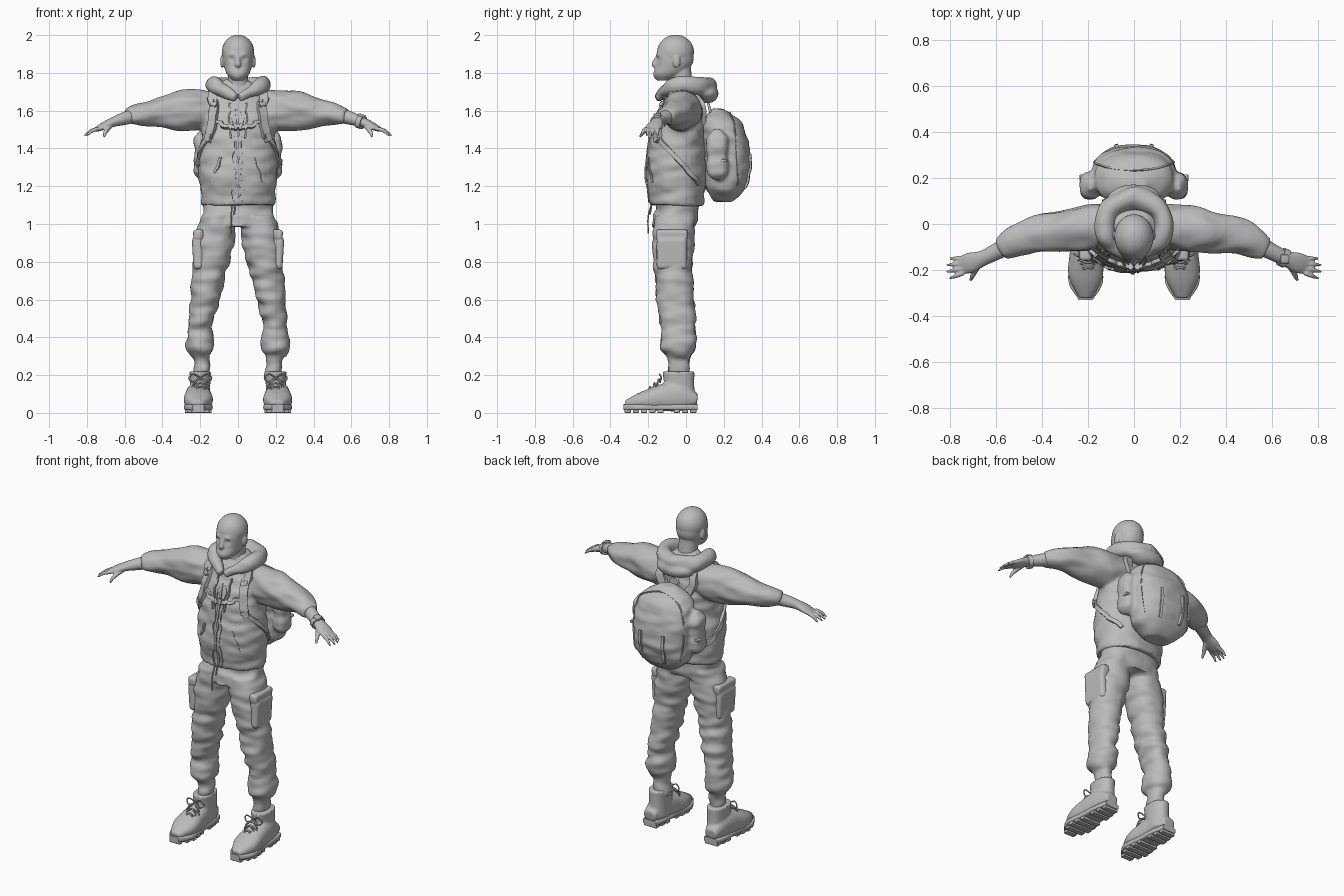
import bpy, bmesh, math
from math import radians, cos, sin, pi
from mathutils import Vector, Matrix, noise
from mathutils.bvhtree import BVHTree

if "Cube" in bpy.data.objects:
    bpy.data.objects.remove(bpy.data.objects["Cube"])

shade = .5
grey = bpy.data.materials.new("plain_grey")
grey.use_nodes = True
grey.diffuse_color = (shade, shade, shade, 1)
grey.node_tree.nodes["Principled BSDF"].inputs["Base Color"].default_value = grey.diffuse_color
across, back, upward = Vector((1, 0, 0)), Vector((0, 1, 0)), Vector((0, 0, 1))


def sample(values, t):
    """Read a smooth curve through evenly spaced values at t from start to end."""
    last = len(values) - 1
    if last == 0:
        return values[0]
    i = min(int(t * last), last - 1)
    t = t * last - i
    b, c = values[i], values[i + 1]
    tangent_in = (c - values[max(i - 1, 0)]) / 2
    tangent_out = (values[min(i + 2, last)] - b) / 2
    blend = t * t * (3 - 2 * t)
    ease = t * (1 - t)
    return b + (c - b) * blend + tangent_in * (ease * (1 - t)) - tangent_out * (ease * t)


def sweep(bm, path, widths, flat=1, heights=None, axis=None, up=upward, power=2, sides=28, steps=24):
    """Sweep an oval along a path; widths and heights are spread evenly over it."""
    path = [Vector(p) for p in path]
    spots = [sample(path, i / steps) for i in range(steps + 1)]
    rings = []
    for i, spot in enumerate(spots):
        forward = axis or (spots[min(i + 1, steps)] - spots[max(i - 1, 0)]).normalized()
        side = forward.cross(up).normalized()
        top = side.cross(forward)
        width = sample(widths, i / steps)
        height = sample(heights, i / steps) if heights else width * flat
        ring = []
        for k in range(sides):
            c, s = cos(2 * pi * k / sides), sin(2 * pi * k / sides)
            u = math.copysign(abs(c) ** (2 / power), c) * width
            v = math.copysign(abs(s) ** (2 / power), s) * height
            ring.append(bm.verts.new(spot + side * u + top * v))
        rings.append(ring)
    skin(bm, rings)


def skin(bm, rings):
    """Join rings of vertices into a closed skin."""
    count = len(rings[0])
    for a, b in zip(rings, rings[1:]):
        for k in range(count):
            m = (k + 1) % count
            bm.faces.new((a[k], a[m], b[m], b[k]))
    bm.faces.new(rings[0])
    bm.faces.new(rings[-1])


def tower(bm, path, widths, flat=1, heights=None, power=2.2):
    sweep(bm, path, widths, flat, heights, axis=upward, up=back, power=power)


def cord(bm, path, radius=.004):
    sweep(bm, path, [radius], sides=8)


def ball(bm, at, size):
    matrix = Matrix.Translation(at) @ Matrix.Diagonal((*size, 1))
    bmesh.ops.create_uvsphere(bm, u_segments=24, v_segments=16, radius=1, matrix=matrix)


def box(bm, at, size, bevel=.004, tilt=0):
    matrix = Matrix.Translation(at) @ Matrix.Rotation(tilt, 4, "Y") @ Matrix.Diagonal((*size, 1))
    corners = bmesh.ops.create_cube(bm, size=2, matrix=matrix)["verts"]
    edges = list({edge for corner in corners for edge in corner.link_edges})
    bmesh.ops.bevel(bm, geom=edges, offset=bevel, segments=3, affect="EDGES", profile=.5)


def ribbon(bm, tree, path, width, thick, steps=24):
    """Lay a flat band on a surface."""
    path = [Vector(p) for p in path]
    found = [tree.find_nearest(sample(path, i / steps)) for i in range(steps + 1)]
    rings = []
    for i, hit in enumerate(found):
        spot, normal = hit[0], hit[1]
        forward = found[min(i + 1, steps)][0] - found[max(i - 1, 0)][0]
        side = forward.cross(normal).normalized() * width / 2
        low, high = spot - normal * .006, spot + normal * thick
        rings.append([bm.verts.new(q) for q in (low - side, high - side, high + side, low + side)])
    skin(bm, rings)


def both_sides(bm):
    """Copy everything so far to the other side."""
    copy = bmesh.ops.duplicate(bm, geom=bm.verts[:] + bm.edges[:] + bm.faces[:])["geom"]
    for part in copy:
        if isinstance(part, bmesh.types.BMVert):
            part.co.x = -part.co.x


def finish(name, bm, voxel=0, soften=4, folds=0, presses=()):
    """Make the object, fusing, creasing and pressing it where asked."""
    bmesh.ops.recalc_face_normals(bm, faces=bm.faces)
    ob = bpy.data.objects.new(name, bpy.data.meshes.new(name))
    bm.to_mesh(ob.data)
    bm.free()
    bpy.context.collection.objects.link(ob)
    if voxel:
        fuse = ob.modifiers.new("fuse", "REMESH")
        fuse.mode, fuse.voxel_size = "VOXEL", voxel
        ob.modifiers.new("soften", "SMOOTH").iterations = soften
        graph = bpy.context.evaluated_depsgraph_get()
        fused = bpy.data.meshes.new_from_object(ob.evaluated_get(graph))
        ob.modifiers.clear()
        ob.data = fused
    mesh = ob.data
    stretch = Vector((9, 9, 22))
    moves = [v.normal * noise.noise(v.co * stretch) * folds for v in mesh.vertices]
    for v, move in zip(mesh.vertices, moves):
        v.co += move
        for spot, reach, push in presses:
            gap = (Vector((abs(v.co.x), v.co.y, v.co.z)) - Vector(spot)).length
            v.co.y += push * math.exp(-(gap / reach) ** 2)
    mesh.materials.clear()
    mesh.materials.append(grey)
    bpy.ops.object.select_all(action="DESELECT")
    ob.select_set(True)
    bpy.context.view_layer.objects.active = ob
    bpy.ops.object.shade_smooth_by_angle(angle=radians(50))
    return BVHTree.FromPolygons([v.co.copy() for v in mesh.vertices],
                                [p.vertices[:] for p in mesh.polygons])


# Head: skull, face, neck, nose, lips and ears fused, then eye sockets and brows pressed
bm = bmesh.new()
ball(bm, (.084, -.05, 1.86), (.01, .02, .034))
both_sides(bm)
ball(bm, (0, -.055, 1.91), (.086, .098, .092))
tower(bm, [(0, -.12, 1.76), (0, -.065, 1.84), (0, -.06, 1.92)], [.03, .06, .075, .08, .08],
      heights=[.03, .08, .095, .1, .09])
tower(bm, [(0, -.01, 1.66), (0, -.03, 1.84)], [.065, .055, .055])
sweep(bm, [(0, -.15, 1.89), (0, -.167, 1.85), (0, -.155, 1.835)], [.008, .011, .016, .01], up=back)
for lip in (1.812, 1.802):
    ball(bm, (0, -.153, lip), (.023, .01, .006))
finish("head", bm, voxel=.005, soften=3, presses=[
    ((.034, -.155, 1.875), .016, .014), ((.036, -.15, 1.894), .016, -.007),
    ((.034, -.145, 1.874), .009, -.006), ((0, -.155, 1.775), .02, -.006)])

# Jacket: sleeves, body and ribbed hem fused
bm = bmesh.new()
sweep(bm, [(.1, 0, 1.61), (.3, -.03, 1.6), (.45, -.05, 1.59), (.58, -.11, 1.57)],
      [.09, .1, .09, .08, .07, .05], heights=[.09, .11, .1, .08, .06, .04])
both_sides(bm)
tower(bm, [(0, -.05, 1.1), (0, -.05, 1.2)], [.195, .2], .74)
tower(bm, [(0, -.05, 1.16), (0, -.05, 1.36), (0, -.03, 1.56), (0, 0, 1.76)],
      [.2, .21, .2, .19, .18, .07], heights=[.15, .16, .15, .14, .1, .06])
jacket = finish("jacket", bm, voxel=.011, folds=.011)

# Hood folded behind the neck
bm = bmesh.new()
sweep(bm, [(.01, -.15, 1.67), (.12, -.06, 1.73), (.11, .06, 1.73), (-.01, .12, 1.72)],
      [.02, .04, .045, .05], 1.1)
both_sides(bm)
ball(bm, (0, .1, 1.69), (.12, .075, .05))
finish("hood", bm, voxel=.009, folds=.008)

# Jacket trim: zip, placket edges, pocket welts and drawcords
bm = bmesh.new()
ribbon(bm, jacket, [(.027, -.3, 1.11), (.027, -.25, 1.65)], .004, .004)
ribbon(bm, jacket, [(.11, -.25, 1.36), (.15, -.2, 1.22)], .014, .005)
ribbon(bm, jacket, [(.05, -.2, 1.67), (.045, -.25, 1.47)], .008, .012)
both_sides(bm)
ribbon(bm, jacket, [(0, -.3, 1.11), (0, -.25, 1.67)], .012, .007)
finish("jacket_trim", bm)

# Trousers: legs, gathered shins, ankles and hips fused
bm = bmesh.new()
tower(bm, [(.1, -.06, 1.05), (.15, -.065, .75), (.2, -.04, .45)], [.09, .105, .09, .075, .063],
      heights=[.11, .11, .1, .1, .09])
tower(bm, [(.2, -.04, .47), (.2, -.04, .3)], [.06, .07, .076, .05], 1.25)
tower(bm, [(.19, -.04, .35), (.19, -.04, .18)], [.045], 1.3)
both_sides(bm)
tower(bm, [(0, -.04, 1.13), (0, -.06, .99)], [.18, .19], .62)
finish("trousers", bm, voxel=.011, folds=.014)

# Cargo pockets with flaps
bm = bmesh.new()
box(bm, (.21, -.075, .845), (.03, .08, .085), .018, .06)
box(bm, (.21, -.075, .945), (.027, .085, .026), .012, .1)
both_sides(bm)
finish("cargo_pockets", bm, voxel=.007, soften=3)

# Waist cords
bm = bmesh.new()
cord(bm, [(-.03, -.18, 1.11), (-.036, -.2, 1.04), (-.036, -.2, .95)])
cord(bm, [(-.036, -.2, .97), (-.036, -.2, .935)], .007)
cord(bm, [(-.015, -.18, 1.11), (-.02, -.19, 1.05)])
finish("waist_cords", bm)

# Boots
bm = bmesh.new()
sweep(bm, [(.21, .06, .07), (.21, -.07, .085), (.21, -.19, .07), (.21, -.32, .045)],
      [.04, .06, .07, .075, .03], heights=[.03, .075, .07, .05, .02], power=2.4)
tower(bm, [(.2, -.03, .05), (.2, -.04, .22)], [.055, .053, .057], 1.5)
both_sides(bm)
finish("boots", bm, voxel=.008, soften=3)

# Soles with rows of lugs, left open under the arch
bm = bmesh.new()
sole, lugs = [.045, .06, .065, .075, .03], 9
heel, toe = Vector((.21, .06, .03)), Vector((.21, -.33, .03))
sweep(bm, [heel, toe], sole, heights=[.016], axis=-back, power=5)
for i in range(lugs):
    if i != 3:
        t = (i + .5) / lugs
        box(bm, heel.lerp(toe, t) - upward * .018, (sample(sole, t) * .93, .016, .012), .003)
both_sides(bm)
finish("soles", bm)

# Laces: crossings, bow loops and loose ends
bm = bmesh.new()
knot = Vector((.2, -.13, .185))
for s in (1, -1):
    def lace(*steps):
        cord(bm, [knot + Vector((x * s, y, z)) for x, y, z in steps])
    lace((0, 0, 0), (.035, -.01, .02), (.06, 0, 0), (.04, -.01, -.02), (0, 0, 0))
    lace((0, 0, 0), (.03, -.02, -.02), (.045, -.03, -.06))
    for row in range(3):
        drop, out = -.012 - .02 * row, -.005 - .023 * row
        lace((-.035, out, drop - .012), (0, out - .01, drop + .006), (.035, out - .015, drop - .022))
both_sides(bm)
finish("laces", bm)

# Hands: forearm, palm, fanned fingers and thumb fused
bm = bmesh.new()
sweep(bm, [(.56, -.1, 1.57), (.66, -.15, 1.54), (.75, -.18, 1.5)], [.04, .036, .034, .044, .04],
      heights=[.038, .034, .026, .02, .012])
for i, length in enumerate((.06, .072, .072, .06)):
    root = Vector((.742, -.15 - .021 * i, 1.503))
    tip = root + Vector((length, -.008 * i, -.036))
    sweep(bm, [root, root.lerp(tip, .5) + upward * .008, tip], [.011, .01, .005], sides=12)
sweep(bm, [(.675, -.175, 1.52), (.7, -.22, 1.49), (.71, -.246, 1.46)], [.014, .012, .006], sides=12)
both_sides(bm)
finish("hands", bm, voxel=.005, soften=3)

# Wrist watch on the left arm
bm = bmesh.new()
sweep(bm, [(.638, -.141, 1.544), (.662, -.152, 1.536)], [.041], .87, power=2.4)
box(bm, (.655, -.152, 1.573), (.019, .019, .009), tilt=.3)
finish("watch", bm)

# Backpack: main bag with bulging side pouches
bm = bmesh.new()
tower(bm, [(.19, .165, 1.23), (.19, .165, 1.5)], [.015, .045, .038, .043, .015], 1.35, power=2.8)
both_sides(bm)
tower(bm, [(0, .2, 1.12), (0, .22, 1.36), (0, .17, 1.61)], [.08, .16, .18, .18, .18, .15, .05],
      heights=[.05, .1, .12, .12, .12, .1, .03], power=2.4)
pack = finish("backpack", bm, voxel=.01, folds=.008)

# Backpack trim: rear bands, piping, side buckles and grab handle
bm = bmesh.new()
ribbon(bm, pack, [(.09, .4, 1.38), (.08, .35, 1.17)], .016, .01)
ribbon(bm, pack, [(.16, .28, 1.2), (.18, .27, 1.4), (.12, .25, 1.56), (0, .24, 1.6)], .007, .006)
box(bm, (.222, .2, 1.335), (.014, .016, .008))
both_sides(bm)
cord(bm, [(-.035, .13, 1.59), (-.025, .12, 1.63), (.025, .12, 1.63), (.035, .13, 1.59)], .007)
finish("backpack_trim", bm)

# Shoulder straps, lower webbing, buckles and chest strap
bm = bmesh.new()
ribbon(bm, jacket, [(.09, .15, 1.55), (.11, .08, 1.7), (.13, -.06, 1.72), (.14, -.15, 1.6),
                    (.165, -.17, 1.46)], .048, .018)
ribbon(bm, jacket, [(.165, -.17, 1.47), (.21, -.07, 1.37), (.22, .02, 1.28), (.17, .1, 1.21)], .024, .012)
ribbon(bm, jacket, [(.139, -.14, 1.665), (.14, -.15, 1.635)], .036, .03)
ribbon(bm, jacket, [(.162, -.17, 1.475), (.172, -.16, 1.44)], .036, .024)
ribbon(bm, jacket, [(0, -.25, 1.545), (.15, -.2, 1.545)], .02, .016)
ribbon(bm, jacket, [(0, -.25, 1.545), (.025, -.25, 1.545)], .032, .024)
both_sides(bm)
finish("straps", bm)
